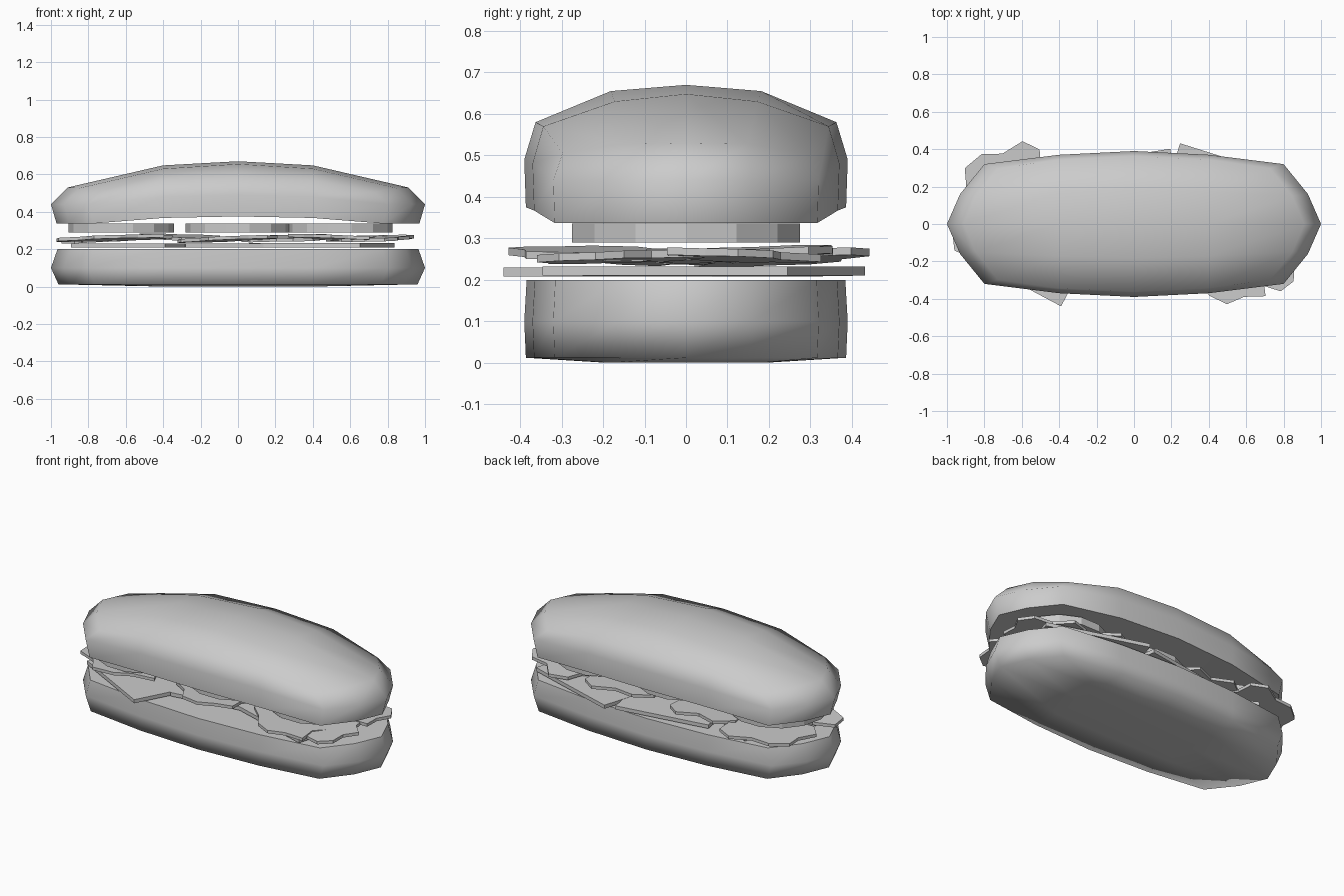
import bpy, bmesh, random
from math import cos, sin, pi, radians
from mathutils import Matrix, Vector

random.seed(4)
cube = bpy.data.objects.get("Cube")
if cube:
    bpy.data.objects.remove(cube, do_unlink=True)

grey = bpy.data.materials.new("plain_grey")
grey.use_nodes = True
tone = (0.6, 0.6, 0.6, 1)
grey.diffuse_color = tone
grey.node_tree.nodes["Principled BSDF"].inputs["Base Color"].default_value = tone


def finish(name, bm):
    bmesh.ops.recalc_face_normals(bm, faces=bm.faces)
    mesh = bpy.data.meshes.new(name)
    bm.to_mesh(mesh)
    bm.free()
    mesh.materials.append(grey)
    obj = bpy.data.objects.new(name, mesh)
    bpy.context.collection.objects.link(obj)
    return obj


# Bun plan: a 5 x 5 grid with tapered ends
STEPS = range(-2, 3)
RIM = ([(i, -2) for i in STEPS] + [(2, j) for j in (-1, 0, 1)]
       + [(i, 2) for i in reversed(STEPS)] + [(-2, j) for j in (1, 0, -1)])


def plan(i, j, end_scale=1, side_scale=1):
    a, b = abs(i), abs(j)
    x = (0, 0.4, (1, 0.93, 0.8)[b] * end_scale)[a]
    y = (0.39, 0.37, 0.32)[a] * b / 2 * side_scale
    return (x if i > 0 else -x, y if j > 0 else -y)


def bun(name, layers, sharp_layer):
    """layers: (end scale, side scale, height rule); first and last are capped."""
    bm = bmesh.new()
    rings = []
    for k, (sx, sy, height) in enumerate(layers):
        capped = k in (0, len(layers) - 1)
        cells = [(i, j) for i in STEPS for j in STEPS] if capped else RIM
        ring = {c: bm.verts.new((*plan(*c, sx, sy), height(abs(c[0]), abs(c[1]))))
                for c in cells}
        rings.append(ring)
        if capped:
            for i in range(-2, 2):
                for j in range(-2, 2):
                    bm.faces.new([ring[c] for c in
                                  ((i, j), (i + 1, j), (i + 1, j + 1), (i, j + 1))])
    for low, high in zip(rings, rings[1:]):
        for c, d in zip(RIM, RIM[1:] + RIM[:1]):
            bm.faces.new((low[c], low[d], high[d], high[c]))
    for f in bm.faces:
        f.smooth = True
    # Keep the cut side of the bun crisp
    seam = rings[sharp_layer]
    for c, d in zip(RIM, RIM[1:] + RIM[:1]):
        bm.edges.get((seam[c], seam[d])).smooth = False
    return finish(name, bm)


bun("bottom_bun", [
    (0.96, 0.99, lambda a, b: 0.0 if max(a, b) < 2 else 0.012),
    (1.0, 1.0, lambda a, b: 0.1),
    (0.965, 0.985, lambda a, b: 0.2)], 2)

DOME = ((0.67, 0.655, 0.58), (0.648, 0.63, 0.57), (0.53, 0.527, 0.505))
bun("top_bun", [
    (0.97, 0.99, lambda a, b: (0.375, 0.367, 0.337)[a]),
    (1.0, 1.0, lambda a, b: (0.49, 0.48, 0.44)[a]),
    (0.91, 0.93, lambda a, b: DOME[a][b])], 0)


def slab(name, outline, thickness):
    """Solid plate from an outline of 3D points on its underside."""
    bm = bmesh.new()
    face = bm.faces.new([bm.verts.new(p) for p in outline])
    top = bmesh.ops.extrude_face_region(bm, geom=[face])["geom"]
    bmesh.ops.translate(bm, vec=(0, 0, thickness),
                        verts=[v for v in top if isinstance(v, bmesh.types.BMVert)])
    return finish(name, bm)


# Round slices under the top bun
for n, x in enumerate((-0.625, 0, 0.545)):
    ring = [(x + 0.282 * cos(2 * pi * k / 14), 0.282 * sin(2 * pi * k / 14), 0.29)
            for k in range(14)]
    slab(f"round_slice_{n + 1}", ring, 0.046)

# Square slices on the bottom bun: corner, size, turn
for n, (x, y, size, turn) in enumerate((
        (-0.39, -0.44, 0.57, 62), (-0.28, -0.25, 0.57, 9), (0.06, -0.16, 0.62, -17.5))):
    place = Matrix.Translation((x, y, 0.208 + n * 0.001)) @ Matrix.Rotation(radians(turn), 4, "Z")
    corners = [place @ Vector((u * size, v * size, 0))
               for u, v in ((0, 0), (1, 0), (1, 1), (0, 1))]
    slab(f"square_slice_{n + 1}", corners, 0.022)

# Ragged leaves: centre, half lengths, turn, tilt across and along
LEAVES = (
    (-0.68, 0.22, 0.27, 0.21, 25, 0.03, 0.05),
    (-0.66, -0.1, 0.3, 0.2, -10, -0.04, 0.03),
    (-0.3, 0.14, 0.27, 0.22, 15, 0.04, -0.03),
    (-0.05, -0.14, 0.27, 0.19, -15, -0.03, 0.04),
    (0.28, 0.13, 0.27, 0.21, 20, 0.05, 0.02),
    (0.52, -0.21, 0.24, 0.22, -20, -0.02, -0.04),
    (0.72, -0.16, 0.2, 0.21, 30, 0.03, 0.03),
    (0.7, 0.1, 0.25, 0.2, -15, -0.03, 0.03))
for n, (x, y, rx, ry, turn, across, along) in enumerate(LEAVES):
    spin = Matrix.Rotation(radians(turn), 3, "Z")
    outline = []
    for k in range(14):
        t = 2 * pi * k / 14
        r = (1.05 if k % 3 else 0.8) * random.uniform(0.9, 1.06)
        p = spin @ Vector((rx * r * cos(t), ry * r * sin(t), 0))
        z = 0.25 + 0.004 * (n % 3 - 1) + across * p.y + along * p.x
        outline.append((x + p.x, y + p.y, z))
    slab(f"leaf_{n + 1}", outline, 0.018)
